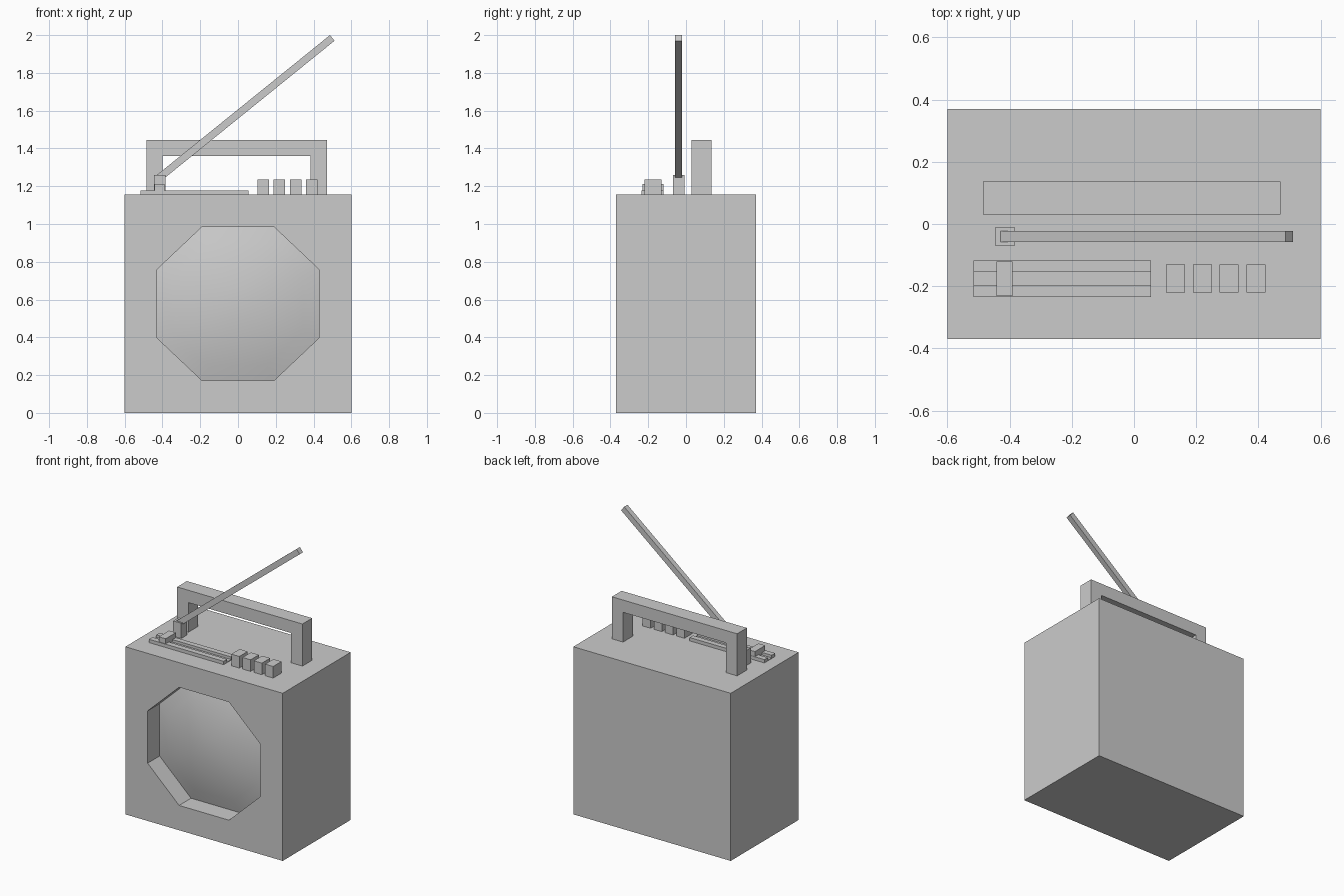
import bpy, bmesh, math
from mathutils import Matrix, Vector

if "Cube" in bpy.data.objects:
    bpy.data.objects.remove(bpy.data.objects["Cube"])

TOP = 1.155      # top of the cabinet
FRONT = -0.37    # front face


def finish(name, bm):
    bmesh.ops.recalc_face_normals(bm, faces=bm.faces)
    mesh = bpy.data.meshes.new(name)
    bm.to_mesh(mesh)
    bm.free()
    obj = bpy.data.objects.new(name, mesh)
    bpy.context.collection.objects.link(obj)
    return obj


def box(name, x, y, z):
    bm = bmesh.new()
    size = [b - a for a, b in (x, y, z)]
    mid = [(a + b) / 2 for a, b in (x, y, z)]
    bmesh.ops.create_cube(bm, size=1, matrix=Matrix.Translation(mid) @ Matrix.Diagonal((*size, 1)))
    return finish(name, bm)


def prism(name, profile, axis, start, end):
    """Extrude a 2D outline along x (outline is y,z) or y (outline is x,z)."""
    bm = bmesh.new()
    place = (lambda a, b: (start, a, b)) if axis == 'x' else (lambda a, b: (a, start, b))
    face = bm.faces.new([bm.verts.new(place(*p)) for p in profile])
    ext = bmesh.ops.extrude_face_region(bm, geom=[face])
    d = end - start
    bmesh.ops.translate(bm, vec=(d, 0, 0) if axis == 'x' else (0, d, 0),
                        verts=[v for v in ext['geom'] if isinstance(v, bmesh.types.BMVert)])
    return finish(name, bm)


# Cabinet: box whose front is bridged to an octagonal recess with a domed speaker
CZ = 0.578
octagon = [(0.43, -0.18), (0.43, 0.18), (0.19, 0.407), (-0.19, 0.407),
           (-0.43, 0.18), (-0.43, -0.18), (-0.19, -0.407), (0.19, -0.407)]
bm = bmesh.new()
bmesh.ops.create_cube(bm, size=1, matrix=Matrix.Translation((0, 0, TOP / 2)) @ Matrix.Diagonal((1.2, 0.74, TOP, 1)))
front = min(bm.faces, key=lambda f: f.calc_center_median().y)
corners = {(v.co.x > 0, v.co.z > TOP / 2): v for v in front.verts}
bmesh.ops.delete(bm, geom=[front], context='FACES_ONLY')


def ring(scale, y):
    return [bm.verts.new((x * scale, y, CZ + z * scale)) for x, z in octagon]


def bridge(a, b, smooth=False):
    for i in range(8):
        j = (i + 1) % 8
        bm.faces.new((a[i], a[j], b[j], b[i])).smooth = smooth


rim = ring(1, FRONT)
for i in range(8):
    a, b = rim[i], rim[(i + 1) % 8]
    ca, cb = [corners[(v.co.x > 0, v.co.z > CZ)] for v in (a, b)]
    bm.faces.new((a, b, cb, ca) if ca != cb else (a, b, ca))
DEPTH, BULGE = 0.13, 0.07
last = ring(1, FRONT + DEPTH)
bridge(rim, last)
for e in [e for e in bm.edges if e.verts[0] in last and e.verts[1] in last]:
    e.smooth = False
for s in (0.8, 0.6, 0.4, 0.2):
    nxt = ring(s, FRONT + DEPTH - BULGE * (1 - s * s))
    bridge(last, nxt, True)
    last = nxt
tip = bm.verts.new((0, FRONT + DEPTH - BULGE, CZ))
for i in range(8):
    bm.faces.new((last[i], last[(i + 1) % 8], tip)).smooth = True
finish("cabinet", bm)

# Carrying handle
prism("handle", [(-0.485, TOP), (-0.485, 1.445), (0.47, 1.445), (0.47, TOP),
                 (0.385, TOP), (0.385, 1.36), (-0.40, 1.36), (-0.40, TOP)], 'y', 0.03, 0.136)

# Tuner track with a groove along it, and its slider
prism("tuner_track", [(-0.235, TOP), (-0.235, 1.178), (-0.197, 1.178), (-0.197, 1.16),
                      (-0.155, 1.16), (-0.155, 1.178), (-0.118, 1.178), (-0.118, TOP)],
      'x', -0.515, 0.055)
box("tuner_slider", (-0.442, -0.39), (-0.231, -0.12), (1.165, 1.213))

# Push buttons
for i in range(4):
    x = 0.103 + 0.086 * i
    box(f"button_{i + 1}", (x, x + 0.061), (-0.22, -0.13), (TOP, 1.235))

# Antenna socket and slanted rod
box("antenna_socket", (-0.445, -0.384), (-0.07, -0.009), (TOP, 1.26))
a, b = Vector((-0.417, 1.245)), Vector((0.499, 1.985))
n = Vector((a.y - b.y, b.x - a.x)).normalized() * 0.0192
prism("antenna_rod", [a + n, b + n, b - n, a - n], 'y', -0.058, -0.022)
